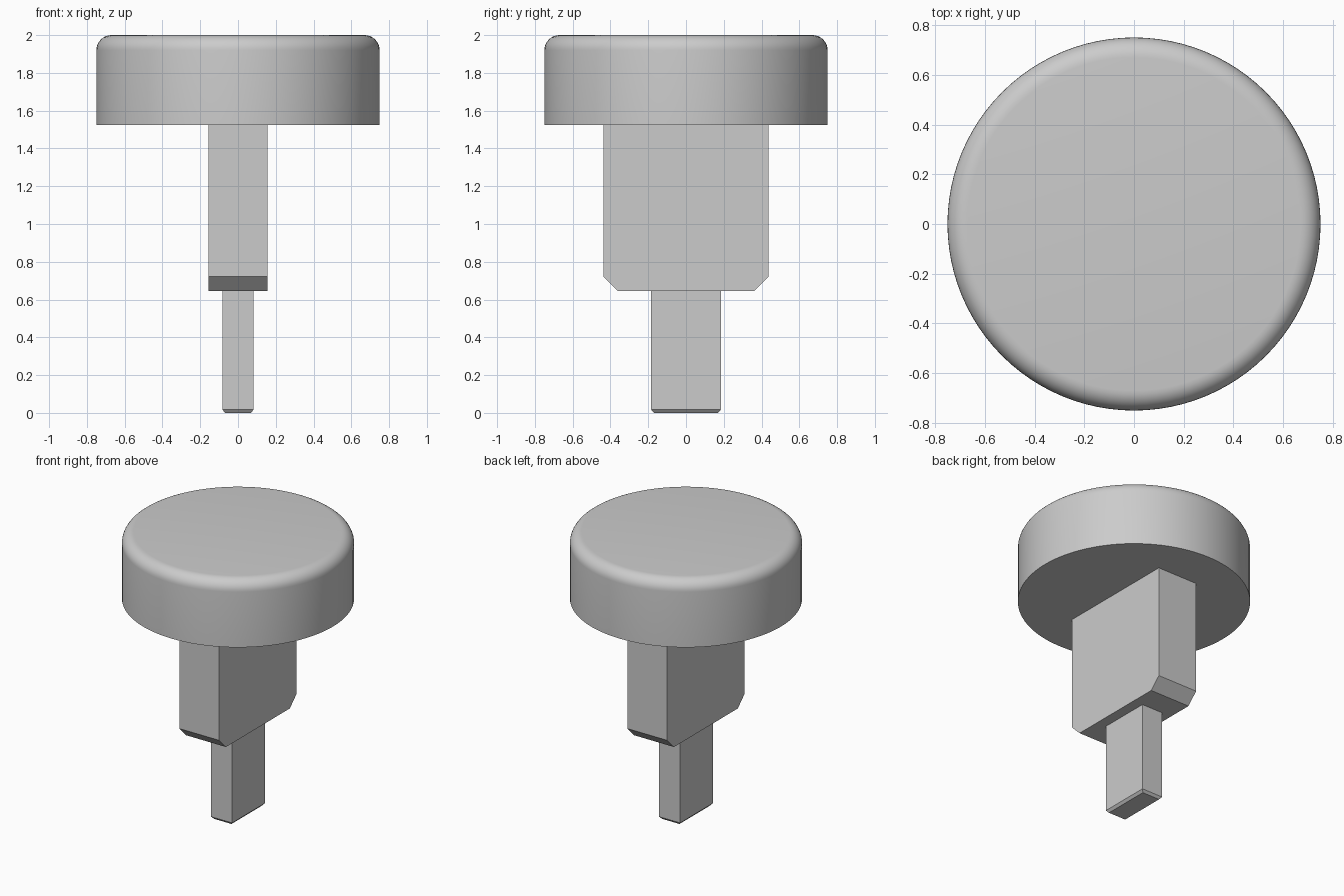
import bpy, bmesh, math

cube = bpy.data.objects.get("Cube")
if cube:
    bpy.data.objects.remove(cube, do_unlink=True)

# Single plain grey
GREY = (0.6, 0.6, 0.6, 1.0)
grey = bpy.data.materials.new("plain_grey")
grey.use_nodes = True
grey.diffuse_color = GREY
grey.node_tree.nodes["Principled BSDF"].inputs["Base Color"].default_value = GREY


def finish(name, bm):
    bmesh.ops.recalc_face_normals(bm, faces=bm.faces)
    mesh = bpy.data.meshes.new(name)
    bm.to_mesh(mesh)
    bm.free()
    mesh.materials.append(grey)
    obj = bpy.data.objects.new(name, mesh)
    bpy.context.collection.objects.link(obj)
    return obj


def stacked_block(name, sections):
    """Loft rectangles given as (half x, half y, z) from bottom to top."""
    bm = bmesh.new()
    rings = [[bm.verts.new((sx * hx, sy * hy, z))
              for sx, sy in ((-1, -1), (1, -1), (1, 1), (-1, 1))]
             for hx, hy, z in sections]
    for low, high in zip(rings, rings[1:]):
        for i in range(4):
            j = (i + 1) % 4
            bm.faces.new((low[i], low[j], high[j], high[i]))
    bm.faces.new(rings[0][::-1])
    bm.faces.new(rings[-1])
    return finish(name, bm)


# Round cap with a filleted top rim
RADIUS, BOTTOM, TOP, FILLET, SIDES, STEPS = 0.75, 1.525, 2.0, 0.08, 96, 8
profile = [(RADIUS, BOTTOM)]
for k in range(STEPS + 1):
    a = math.pi / 2 * k / STEPS
    profile.append((RADIUS - FILLET + FILLET * math.cos(a),
                    TOP - FILLET + FILLET * math.sin(a)))
bm = bmesh.new()
rings = [[bm.verts.new((r * math.cos(2 * math.pi * i / SIDES),
                        r * math.sin(2 * math.pi * i / SIDES), z))
          for i in range(SIDES)] for r, z in profile]
for low, high in zip(rings, rings[1:]):
    for i in range(SIDES):
        j = (i + 1) % SIDES
        bm.faces.new((low[i], low[j], high[j], high[i]))
bm.faces.new(rings[0][::-1])
bm.faces.new(rings[-1])
cap = finish("round_cap", bm)
bpy.ops.object.select_all(action="DESELECT")
cap.select_set(True)
bpy.context.view_layer.objects.active = cap
bpy.ops.object.shade_smooth_by_angle(angle=math.radians(30))

# Wide stem with chamfered front and back lower edges
stacked_block("wide_stem", [(0.157, 0.36, 0.645), (0.157, 0.437, 0.722),
                            (0.157, 0.437, BOTTOM)])

# Narrow pin with a small chamfer around its tip
stacked_block("narrow_pin", [(0.068, 0.17, 0.0), (0.083, 0.184, 0.017),
                             (0.083, 0.184, 0.645)])
